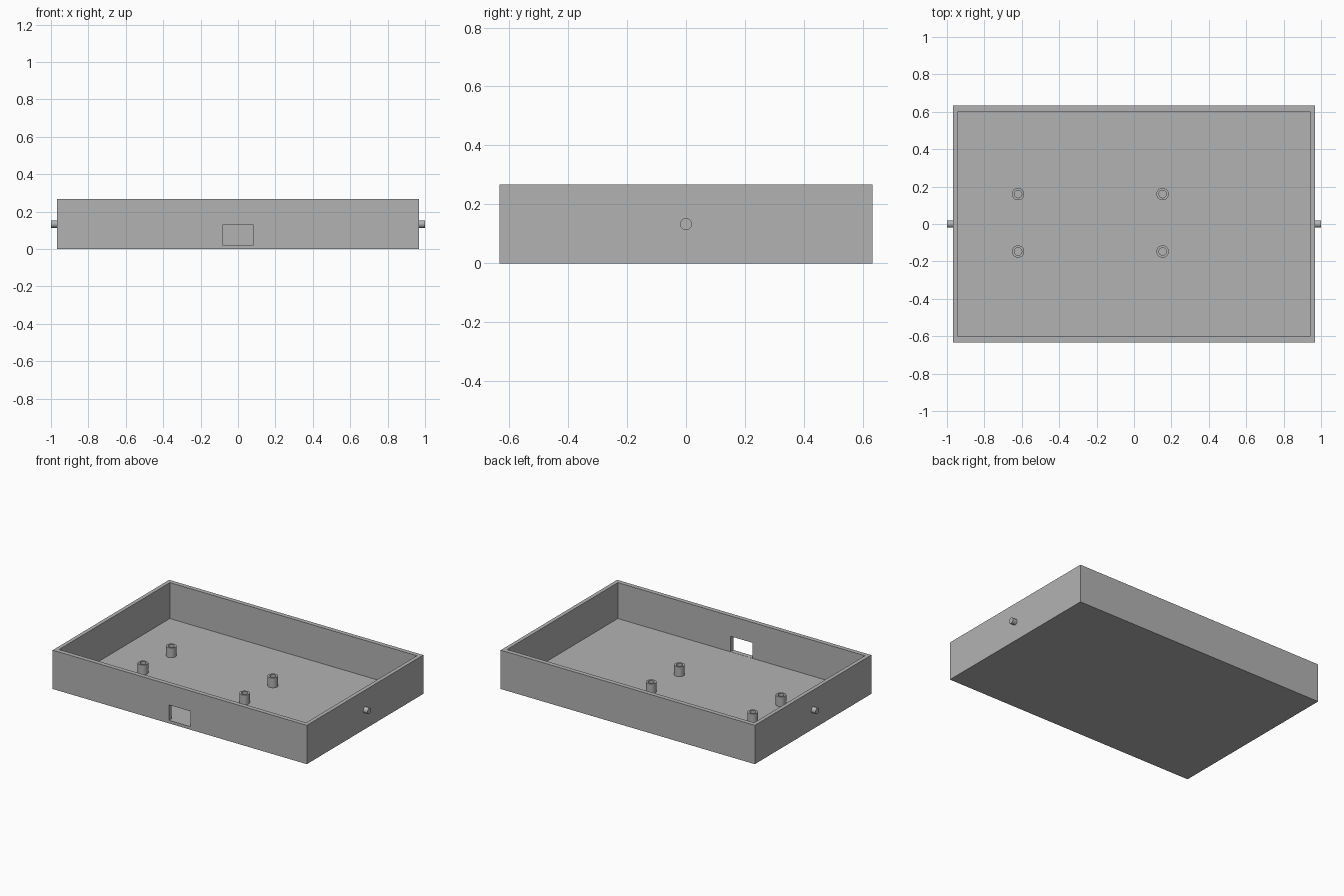
import bpy, bmesh
from math import pi
from mathutils import Matrix, Vector

if "Cube" in bpy.data.objects:
    bpy.data.objects.remove(bpy.data.objects["Cube"], do_unlink=True)

grey = bpy.data.materials.new("plain grey")
grey.use_nodes = True
colour = (0.45, 0.45, 0.45, 1)
grey.diffuse_color = colour
grey.node_tree.nodes["Principled BSDF"].inputs["Base Color"].default_value = colour


def add_object(name, bm):
    bmesh.ops.recalc_face_normals(bm, faces=bm.faces)
    mesh = bpy.data.meshes.new(name)
    bm.to_mesh(mesh)
    bm.free()
    obj = bpy.data.objects.new(name, mesh)
    mesh.materials.append(grey)
    bpy.context.collection.objects.link(obj)
    return obj


def box(name, low, high):
    low, high = Vector(low), Vector(high)
    bm = bmesh.new()
    bmesh.ops.create_cube(bm, size=1)
    for v in bm.verts:
        v.co = (low + high) / 2 + v.co * (high - low)
    return add_object(name, bm)


def smooth(obj):
    bpy.ops.object.select_all(action="DESELECT")
    obj.select_set(True)
    bpy.context.view_layer.objects.active = obj
    bpy.ops.object.shade_smooth_by_angle()


def cut(target, cutter):
    cutter.hide_render = True
    mod = target.modifiers.new(cutter.name, "BOOLEAN")
    mod.operation = "DIFFERENCE"
    mod.solver = "EXACT"
    mod.object = cutter
    bpy.context.view_layer.objects.active = target
    bpy.ops.object.modifier_apply(modifier=mod.name)
    bpy.data.objects.remove(cutter, do_unlink=True)


# Open tray with a port opening in the front wall
X, Y, H, FLOOR = 0.967, 0.633, 0.267, 0.02
tray = box("tray", (-X, -Y, 0), (X, Y, H))
cut(tray, box("tray_cavity", (-0.94, -0.602, FLOOR), (0.94, 0.602, H + 0.1)))
cut(tray, box("port_cutter", (-0.083, -0.7, FLOOR + 0.001), (0.083, -0.55, 0.127)))


# Hollow screw posts, turned from a ring profile
def screw_post(name, x, y):
    outer, inner, bottom, top = 0.033, 0.02, FLOOR - 0.003, FLOOR + 0.067
    profile = [(inner, bottom), (outer, bottom), (outer, top), (inner, top)]
    bm = bmesh.new()
    verts = [bm.verts.new((r, 0, z)) for r, z in profile]
    edges = [bm.edges.new((verts[i], verts[(i + 1) % 4])) for i in range(4)]
    bmesh.ops.spin(bm, geom=verts + edges, cent=(0, 0, 0), axis=(0, 0, 1),
                   angle=2 * pi, steps=40, use_merge=True)
    bmesh.ops.remove_doubles(bm, verts=bm.verts, dist=0.0001)
    bmesh.ops.translate(bm, verts=bm.verts, vec=(x, y, 0))
    smooth(add_object(name, bm))


for side, x in (("right", -0.62), ("left", 0.153)):
    for end, y in (("front", -0.147), ("back", 0.16)):
        screw_post(f"screw_post_{end}_{side}", x, y)

# Round pegs on the outside of the end walls
for side, s in (("right", -1), ("left", 1)):
    bm = bmesh.new()
    bmesh.ops.create_cone(bm, cap_ends=True, segments=40, radius1=0.02, radius2=0.02,
                          depth=1 - X + 0.01,
                          matrix=Matrix.Translation((s * (X + 0.99) / 2, 0, 0.133))
                          @ Matrix.Rotation(pi / 2, 4, "Y"))
    smooth(add_object(f"side_peg_{side}", bm))
